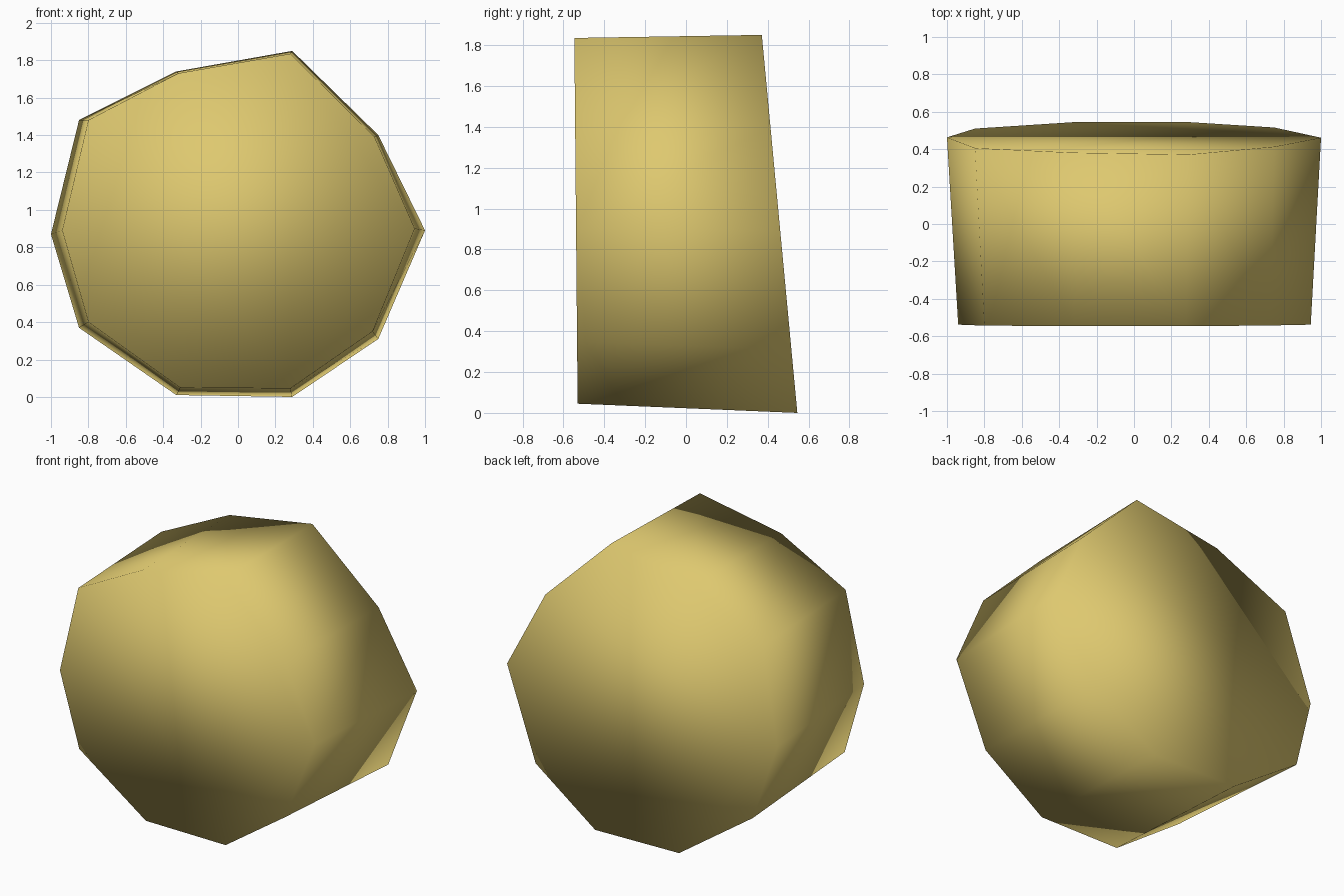
import bpy, bmesh

if "Cube" in bpy.data.objects:
    bpy.data.objects.remove(bpy.data.objects["Cube"])

# One flat colour
mat = bpy.data.materials.new("sandy yellow")
mat.diffuse_color = (0.73, 0.58, 0.16, 1.0)
mat.use_nodes = True
mat.node_tree.nodes["Principled BSDF"].inputs["Base Color"].default_value = mat.diffuse_color

# Ten-sided outlines (x, z) of the two end faces
BACK = [(-1, .87), (-.85, .37), (-.33, .01), (.29, 0), (.75, .31),
        (1, .89), (.75, 1.40), (.29, 1.85), (-.33, 1.74), (-.85, 1.48)]
FRONT = [(-.94, .89), (-.80, .40), (-.31, .05), (.28, .045), (.72, .35),
         (.945, .90), (.73, 1.39), (.28, 1.835), (-.32, 1.73), (-.80, 1.48)]


def ring(bm, outline, y0, slope):
    """Outline placed on a leaning plane y = y0 + slope * z."""
    return [bm.verts.new((x, y0 + slope * z, z)) for x, z in outline]


# Tapered block: two leaning end caps joined by ten side walls
bm = bmesh.new()
front = ring(bm, FRONT, -.53, -.009)
back = ring(bm, BACK, .545, -.094)
bm.faces.new(front)
bm.faces.new(back[::-1])
for i in range(10):
    j = (i + 1) % 10
    bm.faces.new((front[i], back[i], back[j], front[j]))
bmesh.ops.recalc_face_normals(bm, faces=bm.faces[:])

# The whole block is shaded smooth, with no sharp edges
for f in bm.faces:
    f.smooth = True
mesh = bpy.data.meshes.new("tapered_block")
bm.to_mesh(mesh)
bm.free()
mesh.materials.append(mat)
bpy.context.collection.objects.link(bpy.data.objects.new("tapered_block", mesh))
